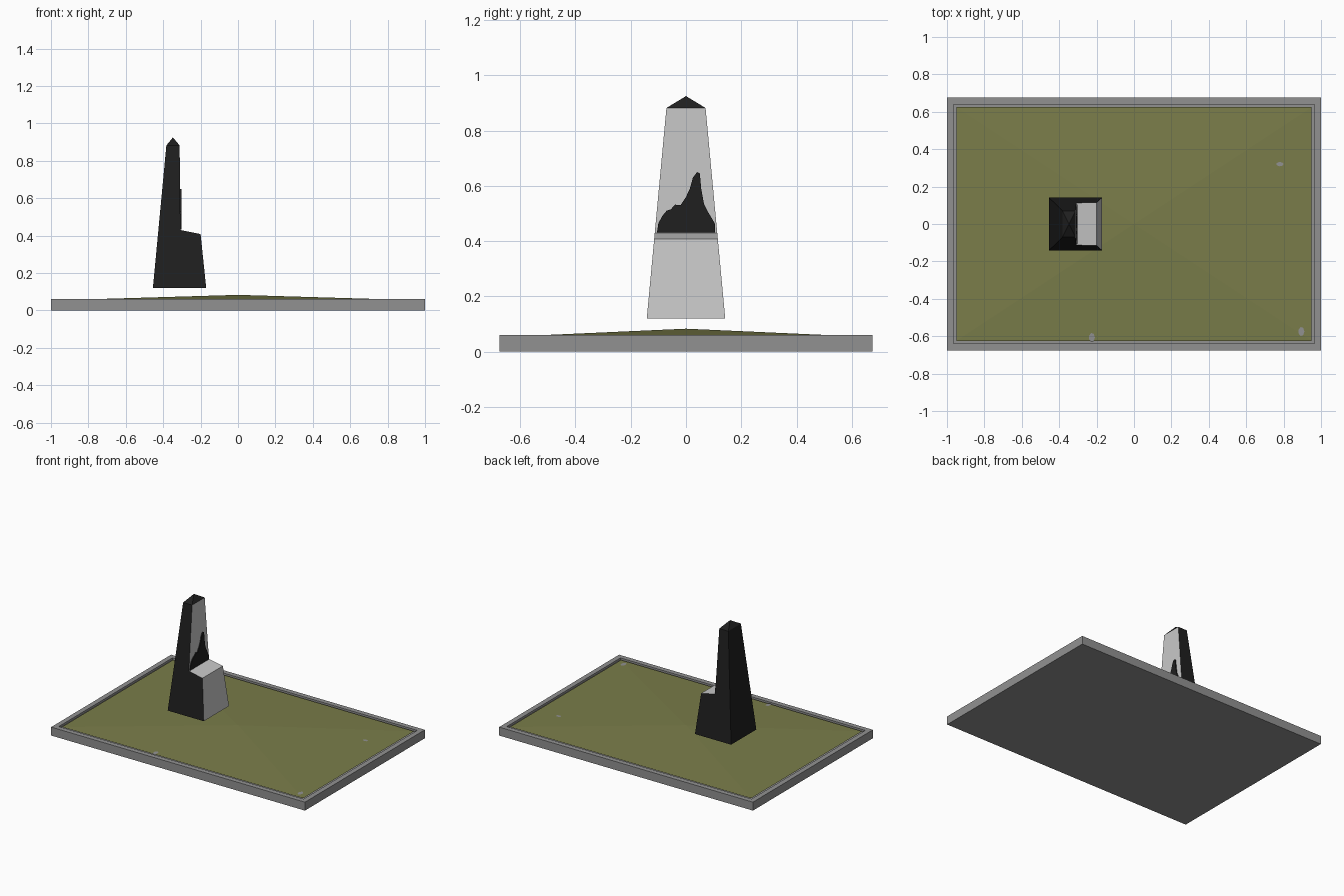
import bpy, bmesh, math
from mathutils import Vector

if "Cube" in bpy.data.objects:
    bpy.data.objects.remove(bpy.data.objects["Cube"])


def mat(name, r, g, b):
    m = bpy.data.materials.new(name)
    m.diffuse_color = (r, g, b, 1)
    m.use_nodes = True
    m.node_tree.nodes["Principled BSDF"].inputs["Base Color"].default_value = m.diffuse_color
    return m


GREY = mat("kerb grey", 0.285, 0.285, 0.285)
GRASS = mat("grass olive", 0.195, 0.205, 0.068)
DARK = mat("dark granite", 0.014, 0.014, 0.014)
PALE = mat("polished face", 0.58, 0.58, 0.58)


def finish(bm, name, *mats):
    bmesh.ops.recalc_face_normals(bm, faces=bm.faces)
    me = bpy.data.meshes.new(name)
    bm.to_mesh(me)
    bm.free()
    for m in mats:
        me.materials.append(m)
    ob = bpy.data.objects.new(name, me)
    bpy.context.collection.objects.link(ob)
    return ob


# Kerb slab with a shallow recess for the lawn
bm = bmesh.new()
bmesh.ops.create_cube(bm, size=1)
for v in bm.verts:
    v.co = (v.co.x * 2, v.co.y * 1.35, (v.co.z + 0.5) * 0.06)
bm.normal_update()
top = [f for f in bm.faces if f.normal.z > 0.9]
bmesh.ops.inset_region(bm, faces=top, thickness=0.05)
for v in list(bmesh.ops.extrude_discrete_faces(bm, faces=top)["faces"])[0].verts:
    v.co.z = 0.045
finish(bm, "kerb_slab", GREY)

# Lawn rising gently to the middle
LX, LY, EDGE, PEAK = 0.95, 0.625, 0.055, 0.083


def lawn_z(x, y):
    return PEAK - (PEAK - EDGE) * max(abs(x) / LX, abs(y) / LY)


bm = bmesh.new()
c = bm.verts.new((0, 0, PEAK))
ring = [bm.verts.new((x, y, EDGE)) for x, y in
        ((-LX, -LY), (LX, -LY), (LX, LY), (-LX, LY))]
for i in range(4):
    bm.faces.new((c, ring[i], ring[(i + 1) % 4]))
finish(bm, "lawn", GRASS)

# Bare stone patches in the lawn
for i, (px, py, rx, ry) in enumerate(((0.78, 0.32, 0.02, 0.012),
                                      (0.895, -0.575, 0.016, 0.025),
                                      (-0.225, -0.607, 0.016, 0.025))):
    bm = bmesh.new()
    vs = []
    for k in range(7):
        a = k * math.tau / 7
        x, y = px + rx * math.cos(a), py + ry * math.sin(a)
        vs.append(bm.verts.new((x, y, lawn_z(x, y) + 0.002)))
    bm.faces.new(vs)
    finish(bm, f"bare_patch_{i + 1}", GREY)


# Tapered headstone: side profile spread to the tapering half width
def half_width(z):
    return 0.142 - (z - 0.12) * (0.142 - 0.071) / 0.76


profile = [(-0.455, 0.12), (-0.17, 0.12), (-0.20, 0.408), (-0.308, 0.43),
           (-0.312, 0.882), (-0.383, 0.882)]
bm = bmesh.new()
sides = [[bm.verts.new((x, s * half_width(z), z)) for x, z in profile]
         for s in (-1, 1)]
n = len(profile)
for s in sides:
    bm.faces.new(s)
for i in range(n):
    if i == 4:
        continue
    j = (i + 1) % n
    f = bm.faces.new((sides[0][i], sides[0][j], sides[1][j], sides[1][i]))
    if i in (1, 2, 3):
        f.material_index = 1      # front, ledge and inscription face
# Pyramid cap
apex = bm.verts.new((-0.348, 0, 0.925))
cap = [sides[0][4], sides[1][4], sides[1][5], sides[0][5]]
for i in range(4):
    bm.faces.new((cap[i], cap[(i + 1) % 4], apex))
finish(bm, "headstone", DARK, PALE)

# Rough dark relief standing on the ledge
outline = [(-0.105, 0.432), (-0.10, 0.465), (-0.085, 0.492), (-0.07, 0.51),
           (-0.055, 0.515), (-0.04, 0.532), (-0.02, 0.53), (0, 0.56),
           (0.014, 0.59), (0.025, 0.63), (0.04, 0.65), (0.05, 0.645),
           (0.055, 0.59), (0.065, 0.535), (0.08, 0.505), (0.105, 0.463),
           (0.105, 0.432)]
bm = bmesh.new()
f = bm.faces.new([bm.verts.new((-0.311, y, z)) for y, z in outline])
ex = bmesh.ops.extrude_face_region(bm, geom=[f])["geom"]
bmesh.ops.translate(bm, vec=Vector((0.009, 0, 0)),
                    verts=[g for g in ex if isinstance(g, bmesh.types.BMVert)])
finish(bm, "dark_relief", DARK)
